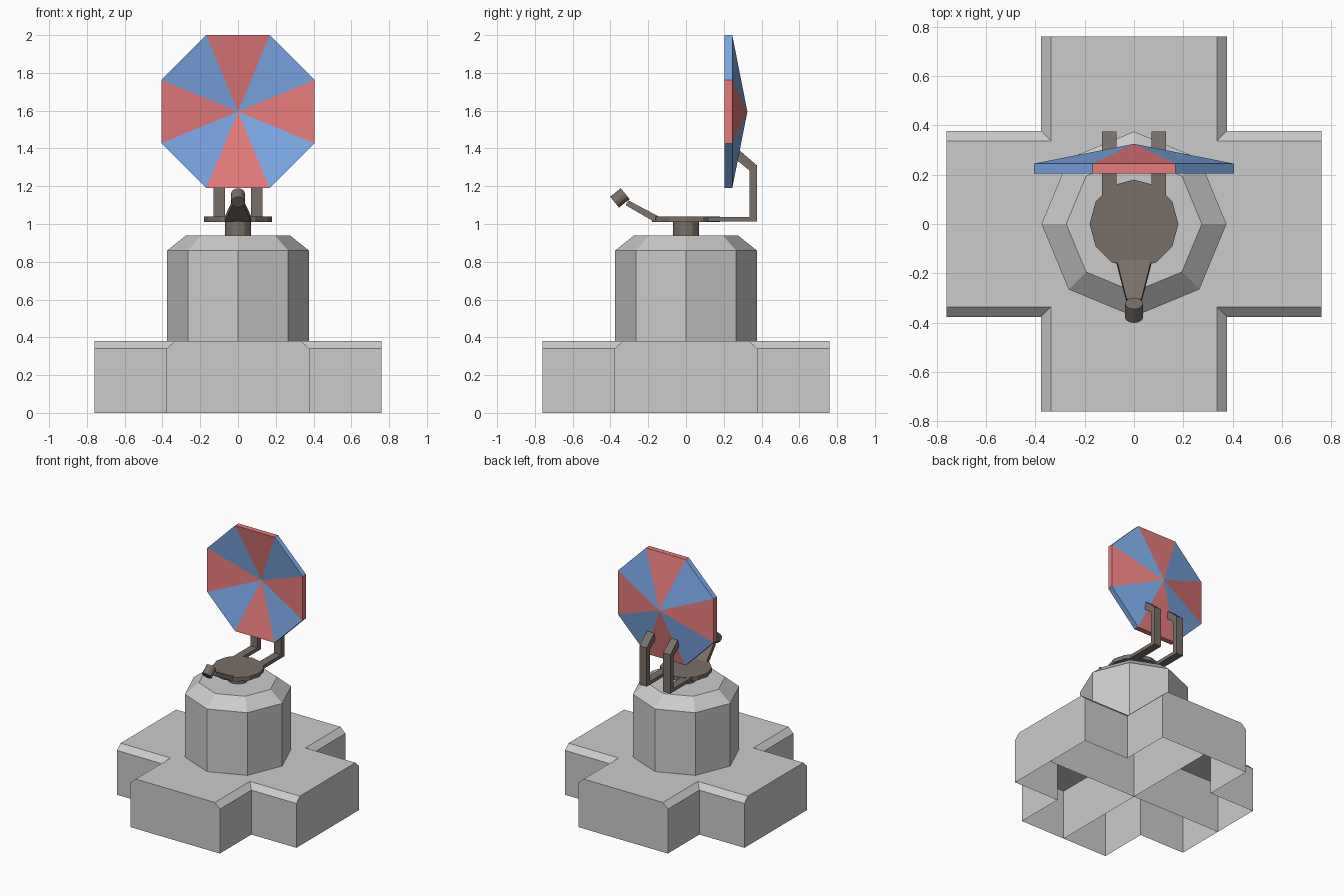
import bpy, bmesh
from math import sin, cos, pi, radians
from mathutils import Vector, Matrix

if "Cube" in bpy.data.objects:
    bpy.data.objects.remove(bpy.data.objects["Cube"])


def material(name, rgb):
    m = bpy.data.materials.new(name)
    m.diffuse_color = (*rgb, 1)
    m.use_nodes = True
    m.node_tree.nodes["Principled BSDF"].inputs["Base Color"].default_value = m.diffuse_color
    return m


BROWN = material("dark_metal", (0.19, 0.16, 0.14))
RED = material("red_panel", (0.8, 0.2, 0.2))
BLUE = material("blue_panel", (0.2, 0.4, 0.8))


def finish(bm, name, mats=(), fix=True):
    if fix:
        bmesh.ops.recalc_face_normals(bm, faces=bm.faces)
    me = bpy.data.meshes.new(name)
    bm.to_mesh(me)
    bm.free()
    for m in mats:
        me.materials.append(m)
    ob = bpy.data.objects.new(name, me)
    bpy.context.collection.objects.link(ob)
    return ob


def loft(name, rings, mats=(), bottom=True, top=True, matrix=None):
    """Skin a stack of equal-length point rings, with optional end caps."""
    bm = bmesh.new()
    loops = [[bm.verts.new(p) for p in r] for r in rings]
    n = len(loops[0])
    for a, b in zip(loops, loops[1:]):
        for i in range(n):
            j = (i + 1) % n
            bm.faces.new((a[i], a[j], b[j], b[i]))
    if bottom:
        bm.faces.new(loops[0][::-1])
    if top:
        bm.faces.new(loops[-1])
    if matrix:
        bm.transform(matrix)
    return finish(bm, name, mats, fix=bottom and top)


def ring(n, r, z, start=0.0):
    return [(r * cos(start + 2 * pi * i / n), r * sin(start + 2 * pi * i / n), z)
            for i in range(n)]


def cross(w, z, l=0.76):
    """Plus-shaped outline with arm half-width w and reach l."""
    pts = []
    for k in range(4):
        rot = Matrix.Rotation(k * pi / 2, 3, 'Z')
        pts += [rot @ Vector(p) for p in ((l, -w, z), (l, w, z), (w, w, z))]
    return pts


# Cross-shaped base, hollow underneath, with bevelled arm sides
loft("base", [cross(0.378, 0), cross(0.378, 0.34), cross(0.336, 0.38)], bottom=False)

# Dividing walls inside the hollow base
bm = bmesh.new()
for d in (Vector((0.76, 0, 0)), Vector((0, 0.76, 0))):
    up = Vector((0, 0, 0.38))
    bm.faces.new([bm.verts.new(p) for p in (-d, d, d + up, -d + up)])
finish(bm, "base_inner_walls", fix=False)

# Octagonal column with sloped shoulder
loft("column", [ring(8, 0.375, 0.38), ring(8, 0.375, 0.86), ring(8, 0.275, 0.94)],
     bottom=False)

# Swivel post and turntable
loft("swivel_post", [ring(12, 0.07, 0.94), ring(12, 0.07, 1.012)], [BROWN])
loft("turntable", [ring(12, 0.18, 1.01), ring(12, 0.18, 1.04)], [BROWN])

# Pair of bent brackets holding the dish
profile = [(0.05, 1.012), (0.376, 1.012), (0.376, 1.31), (0.285, 1.388),
           (0.27, 1.337), (0.336, 1.283), (0.336, 1.038), (0.05, 1.038)]
for side, x in (("left", -0.1), ("right", 0.1)):
    loft("bracket_" + side,
         [[(x + dx, y, z) for y, z in profile] for dx in (-0.03, 0.03)], [BROWN])

# Tapered feed arm rising at the front
loft("feed_arm", [
    [(-0.07, -0.145, 1.04), (0.07, -0.145, 1.04), (0.07, -0.165, 1.01), (-0.07, -0.165, 1.01)],
    [(-0.03, -0.305, 1.125), (0.03, -0.305, 1.125), (0.03, -0.32, 1.1), (-0.03, -0.32, 1.1)],
], [BROWN])

# Feed horn, tilted to look up at the dish
tilt = Matrix.Translation((0, -0.35, 1.138)) @ Matrix.Rotation(radians(-51), 4, 'X')
loft("feed_horn", [ring(12, 0.037, -0.036), ring(12, 0.037, 0.036)], [BROWN], matrix=tilt)

# Octagonal dish: hollow front cone, rim and back cone in alternating panels
bm = bmesh.new()
CZ, R = 1.595, 0.405 / cos(pi / 8)


def rim(y):
    return [bm.verts.new((R * cos(a), y, CZ + R * sin(a)))
            for a in (pi / 8 + i * pi / 4 for i in range(8))]


front, back = rim(0.205), rim(0.245)
front_tip = bm.verts.new((0, 0.285, CZ))
back_tip = bm.verts.new((0, 0.325, CZ))
for i in range(8):
    j = (i + 1) % 8
    for f in ((front[i], front[j], front_tip), (back[i], back[j], back_tip),
              (front[i], front[j], back[j], back[i])):
        bm.faces.new(f).material_index = i % 2
finish(bm, "dish", [BLUE, RED])
bm = None
for face in bpy.data.objects["dish"].data.polygons:
    # red panels sit on the top, bottom, left and right
    c = face.center
    dx, dz = abs(c.x), abs(c.z - CZ)
    face.material_index = 1 if min(dx, dz) < 0.01 else 0
